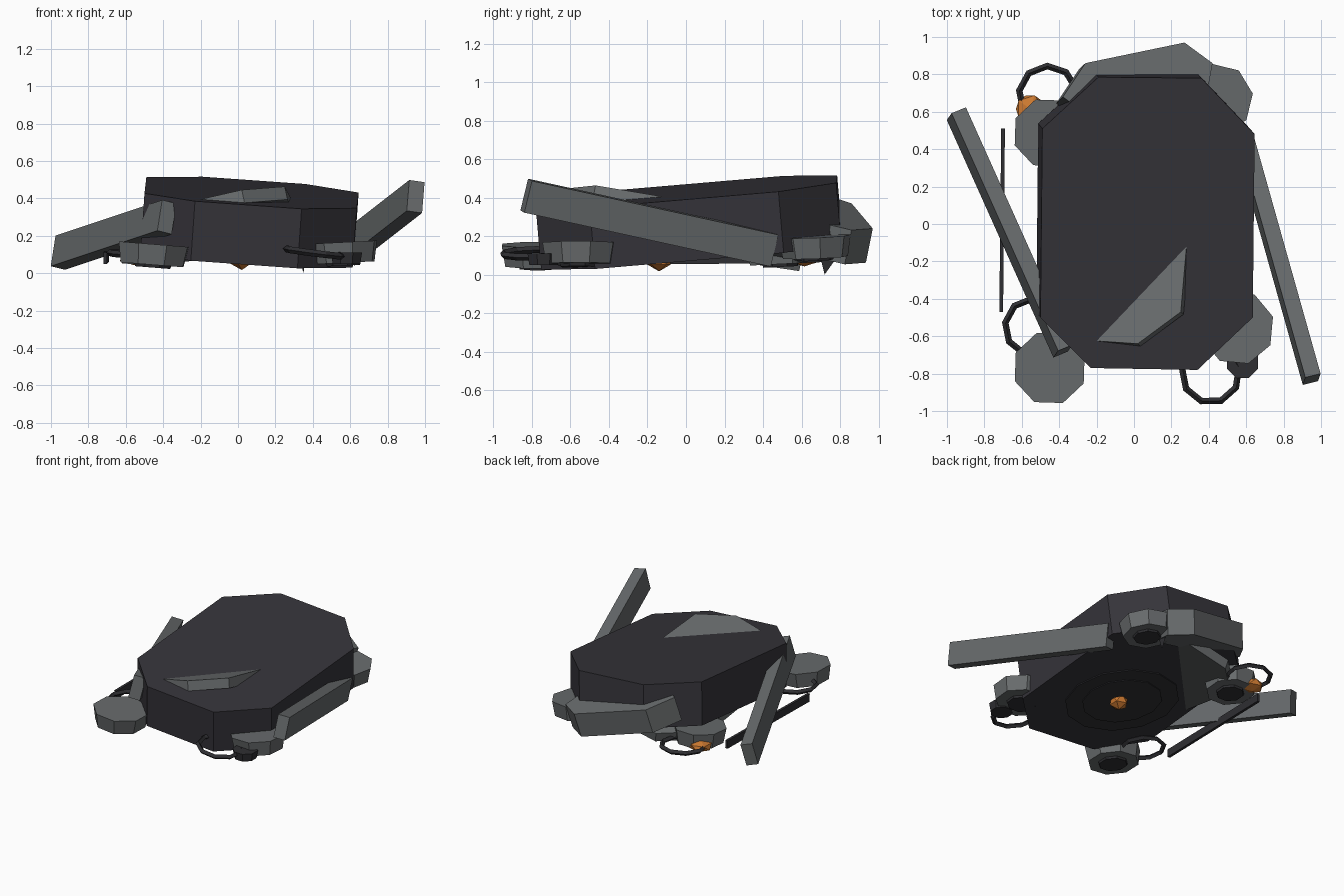
import bpy, bmesh, math
from mathutils import Vector, Matrix

if "Cube" in bpy.data.objects:
    bpy.data.objects.remove(bpy.data.objects["Cube"])


def material(name, rgb):
    m = bpy.data.materials.new(name)
    m.use_nodes = True
    m.diffuse_color = (*rgb, 1)
    m.node_tree.nodes["Principled BSDF"].inputs["Base Color"].default_value = (*rgb, 1)
    return m


SHELL = material("dark violet grey", (0.036, 0.034, 0.042))
GREY = material("steel grey", (0.137, 0.147, 0.151))
BLACK = material("near black", (0.028, 0.028, 0.032))
ORANGE = material("orange", (0.60, 0.19, 0.03))


def finish(name, bm, mat):
    bmesh.ops.recalc_face_normals(bm, faces=bm.faces[:])
    mesh = bpy.data.meshes.new(name)
    bm.to_mesh(mesh)
    bm.free()
    mesh.materials.append(mat)
    ob = bpy.data.objects.new(name, mesh)
    bpy.context.collection.objects.link(ob)


def hull(name, points, mat):
    bm = bmesh.new()
    for p in points:
        bm.verts.new(p)
    bmesh.ops.convex_hull(bm, input=bm.verts[:])
    bmesh.ops.dissolve_limit(bm, angle_limit=0.02, verts=bm.verts[:], edges=bm.edges[:])
    finish(name, bm, mat)


def slab(name, outline, plane, depth, mat, drop=0):
    """Plate under the plane z = a + b*x + c*y, following an outline seen from above."""
    a, b, c = plane
    normal = Vector((-b, -c, 1)).normalized()
    top = [Vector((x, y, a + b * x + c * y)) - normal * drop for x, y in outline]
    hull(name, top + [p - normal * depth for p in top], mat)


def beam(name, a, b, width, height, mat, roll=0):
    """Box between two points, rolled around its own length."""
    a, b = Vector(a), Vector(b)
    along = (b - a).normalized()
    side = along.cross(Vector((0, 0, 1))).normalized()
    side = Matrix.Rotation(math.radians(roll), 3, along) @ side
    up = side.cross(along)
    hull(name, [p + side * s * width / 2 + up * t * height / 2
                for p in (a, b) for s in (-1, 1) for t in (-1, 1)], mat)


def disc(name, centre, low, high, depth, mat, tilt=(0, 0), turn=math.pi / 8):
    """Eight-sided tapered disc, tilted about x and y."""
    bm = bmesh.new()
    bmesh.ops.create_cone(bm, cap_ends=True, segments=8, radius1=low,
                          radius2=high, depth=depth)
    pose = Matrix.Rotation(tilt[0], 4, "X") @ Matrix.Rotation(tilt[1], 4, "Y")
    bm.transform(Matrix.Translation(centre) @ pose @ Matrix.Rotation(turn, 4, "Z"))
    finish(name, bm, mat)


def ring(name, centre, radius, mat, tilt=(0, 0)):
    bpy.ops.mesh.primitive_torus_add(major_segments=9, minor_segments=4,
                                     major_radius=radius, minor_radius=0.018,
                                     location=centre, rotation=(*tilt, 0.2))
    ob = bpy.context.object
    ob.name = name
    ob.data.materials.append(mat)


def gem(name, centre, radius, flat):
    bm = bmesh.new()
    bmesh.ops.create_icosphere(bm, subdivisions=1, radius=radius)
    bm.transform(Matrix.Translation(centre) @ Matrix.Diagonal((1, 1, flat, 1)))
    finish(name, bm, ORANGE)


# Tilted octagonal shell
SHELL_PLANE = (0.435, -0.07, 0.086)
slab("shell", [(-0.49, 0.51), (-0.19, 0.785), (0.36, 0.78), (0.645, 0.48),
               (0.635, -0.5), (0.34, -0.78), (-0.23, -0.77), (-0.5, -0.5)],
     SHELL_PLANE, 0.32, SHELL)

# Thin plate tilted through the shell, breaking out on top and under the belly
slab("crossing_plate", [(-0.28, -0.62), (0.02, -0.64), (0.25, -0.47), (0.33, 0.45),
                        (0.12, 0.72), (-0.25, 0.72), (-0.48, 0.5), (-0.51, -0.25)],
     (0.322, 0.216, -0.186), 0.072, GREY)

# Thick plate lodged in the back
slab("rear_plate", [(-0.38, 0.68), (-0.26, 0.86), (0.27, 0.97), (0.42, 0.86),
                    (0.40, 0.75), (0.3, 0.66), (-0.3, 0.62)],
     (0.489, -0.204, -0.2), 0.185, GREY)

# Belly discs and lamp
for name, r, depth in (("belly_disc", 0.40, 0.008), ("belly_inner_disc", 0.28, 0.014)):
    slab(name, [(0.02 + r * math.cos(i * math.tau / 12), -0.16 + r * math.sin(i * math.tau / 12))
                for i in range(12)], SHELL_PLANE, depth, BLACK, 0.32)
gem("belly_lamp", (0.02, -0.14, 0.08), 0.07, 0.9)

# Collapsed leg beams and rod
beam("right_leg_beam", (-0.95, 0.59, 0.11), (-0.38, -0.68, 0.30), 0.085, 0.17, GREY, -13)
beam("left_leg_beam", (0.95, -0.83, 0.41), (0.59, 0.45, 0.13), 0.085, 0.17, GREY, 8)
beam("loose_rod", (-0.70, 0.51, 0.09), (-0.71, -0.47, 0.08), 0.02, 0.06, BLACK)

# Feet, each with a dark sole
feet = {
    "front_right": ((-0.455, -0.77, 0.10), 0.20, (0.0, 0.08), 0.36),
    "front_left": ((0.555, -0.555, 0.11), 0.20, (0.0, -0.05), 0.3),
    "rear_right": ((-0.46, 0.49, 0.11), 0.19, (0.05, 0.0), 0.36),
    "rear_left": ((0.445, 0.67, 0.145), 0.19, (0.04, 0.05), 0.15),
}
for name, (c, r, tilt, turn) in feet.items():
    disc(name + "_foot", c, r * 0.9, r, 0.11, GREY, tilt, turn)
    disc(name + "_sole", (c[0], c[1], c[2] - 0.055), r * 0.5, r * 0.55, 0.03, BLACK, tilt, turn)

# Loose hoops, small dark hub and lamp
ring("front_right_hoop", (-0.54, -0.55, 0.10), 0.15, BLACK, (0.05, 0.05))
ring("front_left_hoop", (0.41, -0.80, 0.11), 0.155, BLACK, (0.05, 0.12))
ring("rear_right_hoop", (-0.46, 0.69, 0.09), 0.155, BLACK, (0.05, 0))
disc("front_left_hub", (0.58, -0.74, 0.08), 0.08, 0.09, 0.06, BLACK)
gem("rear_foot_lamp", (-0.555, 0.615, 0.085), 0.085, 0.5)

# Broken spike under the rear foot
hull("rear_spike", [(0.36, 0.70, 0.08), (0.36, 0.77, 0.07), (0.33, 0.72, 0.08),
                    (0.35, 0.72, 0.0)], BLACK)
